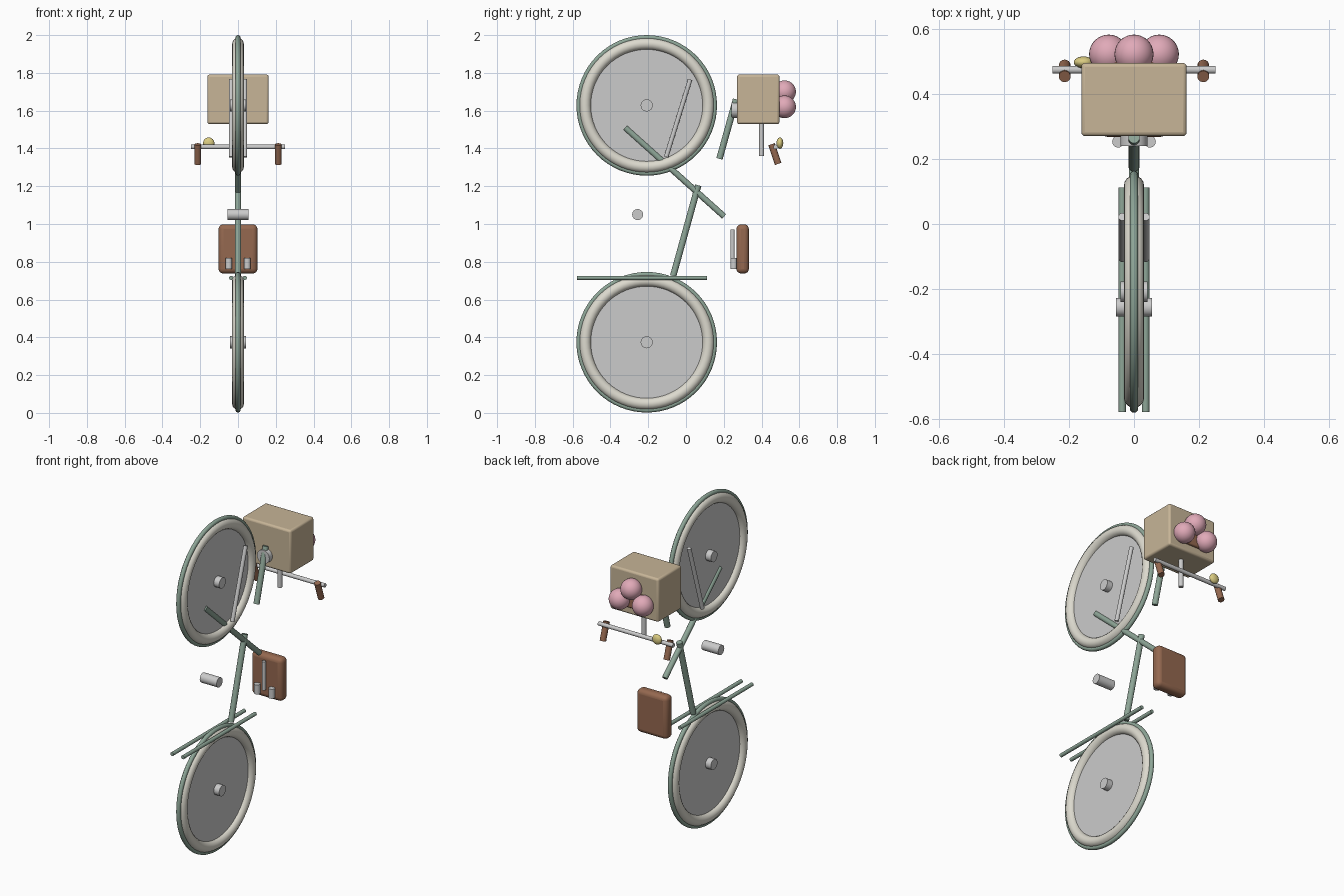
import bpy
from mathutils import Vector

if "Cube" in bpy.data.objects:
    bpy.data.objects.remove(bpy.data.objects["Cube"])

COLORS = {
    "sage": (0.27, 0.38, 0.31, 1), "cream": (0.72, 0.70, 0.62, 1),
    "brown": (0.30, 0.14, 0.08, 1), "tan": (0.57, 0.46, 0.31, 1),
    "pink": (0.75, 0.40, 0.48, 1), "brass": (0.70, 0.60, 0.22, 1),
}
MATS = {}
for key, col in COLORS.items():
    MATS[key] = bpy.data.materials.new(key)
    MATS[key].diffuse_color = col


def finish(name, mat=None):
    ob = bpy.context.object
    ob.name = name
    if mat:
        ob.data.materials.append(MATS[mat])
    bpy.ops.object.shade_smooth_by_angle()
    return ob


def rod(name, a, b, r, mat=None, sides=24):
    a, b = Vector(a), Vector(b)
    d = b - a
    bpy.ops.mesh.primitive_cylinder_add(
        vertices=sides, radius=r, depth=d.length, location=(a + b) / 2,
        rotation=d.to_track_quat('Z', 'Y').to_euler())
    return finish(name, mat)


def box(name, lo, hi, bevel, mat=None, segments=3):
    lo, hi = Vector(lo), Vector(hi)
    bpy.ops.mesh.primitive_cube_add(size=1, location=(lo + hi) / 2)
    ob = bpy.context.object
    ob.scale = hi - lo
    bpy.ops.object.transform_apply(location=False, rotation=False, scale=True)
    mod = ob.modifiers.new("bevel", 'BEVEL')
    mod.width, mod.segments = bevel, segments
    return finish(name, mat)


def ball(name, loc, scale, mat):
    bpy.ops.mesh.primitive_uv_sphere_add(segments=32, ring_count=16, radius=1, location=loc)
    bpy.context.object.scale = scale
    bpy.ops.object.transform_apply(location=False, rotation=False, scale=True)
    return finish(name, mat)


def ring(name, loc, major, minor, mat):
    bpy.ops.mesh.primitive_torus_add(
        major_segments=64, minor_segments=16, major_radius=major, minor_radius=minor,
        location=loc, rotation=(0, 1.5707963, 0))
    return finish(name, mat)


# Wheels: tyre, outer rim, disc and hub
for label, z in (("lower", 0.374), ("upper", 1.628)):
    y = -0.208
    ring(label + "_tyre", (0, y, z), 0.326, 0.031, "cream")
    ring(label + "_rim", (0, y, z), 0.359, 0.013, "sage")
    rod(label + "_disc", (-0.006, y, z), (0.006, y, z), 0.31, sides=64)
    rod(label + "_hub", (-0.042, y, z), (0.042, y, z), 0.032)

# Frame tubes
rod("diagonal_tube", (0, -0.322, 1.51), (0, 0.202, 1.04), 0.016, "sage")
rod("seat_tube", (0, 0.065, 1.205), (0, -0.068, 0.725), 0.017, "sage")
rod("head_tube", (0, 0.177, 1.345), (0, 0.265, 1.66), 0.017, "sage")
rod("crank_barrel", (-0.056, -0.256, 1.05), (0.056, -0.256, 1.05), 0.029)

# Paired rails and side rods
for side, s in (("left", -1), ("right", 1)):
    x = 0.036 * s
    rod(side + "_rail", (x, -0.578, 0.715), (x, 0.112, 0.715), 0.011, "sage")
    rod(side + "_side_rod", (x, 0.022, 1.765), (x, -0.105, 1.355), 0.012)

# Saddle bag with strap and buckles
box("bag", (-0.103, 0.267, 0.738), (0.103, 0.333, 0.998), 0.025, "brown", 4)
rod("bag_strap", (0, 0.246, 0.80), (0, 0.246, 0.972), 0.011)
for side, s in (("left", -1), ("right", 1)):
    rod(side + "_buckle", (0.049 * s, 0.253, 0.763), (0.049 * s, 0.253, 0.82), 0.018)

# Carrier box with flowers on its back face
box("carrier_box", (-0.162, 0.270, 1.529), (0.162, 0.495, 1.791), 0.012, "tan")
box("flower_wrap", (-0.065, 0.48, 1.575), (0.065, 0.51, 1.67), 0.008, "brown")
for i, (x, z) in enumerate(((-0.078, 1.62), (0.078, 1.62), (0, 1.70))):
    ball("flower_%d" % (i + 1), (x, 0.522, z), (0.06, 0.06, 0.06), "pink")
rod("lamp", (0, 0.24, 1.603), (0, 0.28, 1.603), 0.041, sides=32)

# Handlebar, stem, grips and bell
rod("stem", (0, 0.40, 1.36), (0, 0.40, 1.54), 0.013)
rod("handlebar", (-0.25, 0.474, 1.408), (0.25, 0.474, 1.408), 0.012)
for side, s in (("left", -1), ("right", 1)):
    rod(side + "_grip", (0.213 * s, 0.453, 1.422), (0.213 * s, 0.488, 1.318), 0.018, "brown")
ball("bell", (-0.155, 0.497, 1.428), (0.03, 0.018, 0.03), "brass")

for m in bpy.data.materials:
    if m.users and not m.is_grease_pencil:
        m.use_nodes = True
        m.node_tree.nodes["Principled BSDF"].inputs["Base Color"].default_value = m.diffuse_color
